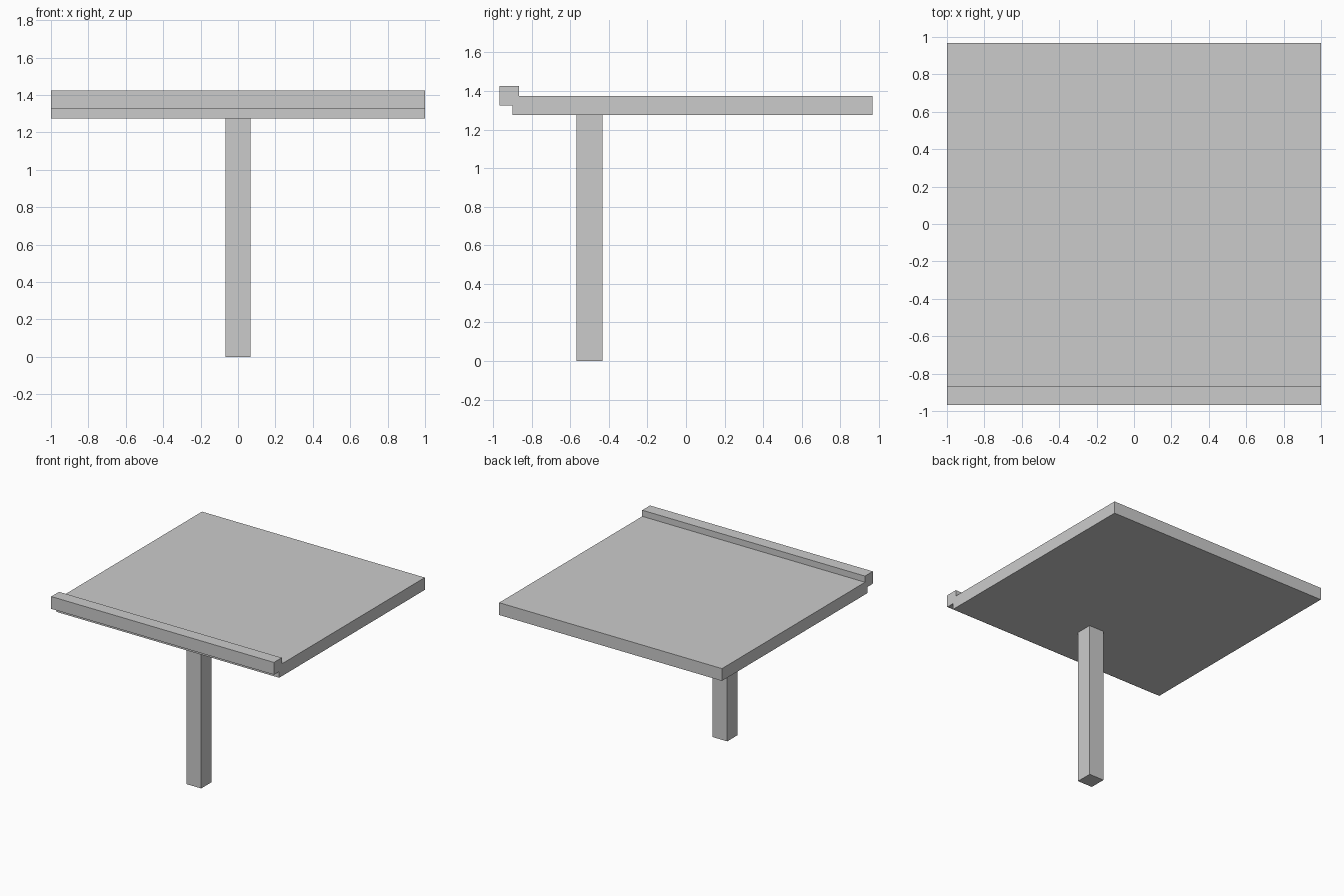
import bpy
import bmesh

if "Cube" in bpy.data.objects:
    bpy.data.objects.remove(bpy.data.objects["Cube"])

grey = bpy.data.materials.new("concrete grey")
grey.diffuse_color = (0.6, 0.6, 0.6, 1.0)
grey.use_nodes = True
grey.node_tree.nodes["Principled BSDF"].inputs["Base Color"].default_value = grey.diffuse_color


def extrude_profile(name, profile, direction):
    """Make a solid by sweeping a closed flat profile along a vector."""
    bm = bmesh.new()
    face = bm.faces.new([bm.verts.new(p) for p in profile])
    result = bmesh.ops.extrude_face_region(bm, geom=[face], use_keep_orig=True)
    moved = [g for g in result["geom"] if isinstance(g, bmesh.types.BMVert)]
    bmesh.ops.translate(bm, verts=moved, vec=direction)
    bmesh.ops.recalc_face_normals(bm, faces=bm.faces)
    mesh = bpy.data.meshes.new(name)
    bm.to_mesh(mesh)
    bm.free()
    mesh.materials.append(grey)
    obj = bpy.data.objects.new(name, mesh)
    bpy.context.collection.objects.link(obj)
    return obj


# Roof slab with a raised lip overhanging the front edge (y, z section)
section = [(-0.967, 1.325), (-0.9, 1.325), (-0.9, 1.275), (0.967, 1.275),
           (0.967, 1.375), (-0.867, 1.375), (-0.867, 1.425), (-0.967, 1.425)]
extrude_profile("roof_slab", [(-1, y, z) for y, z in section], (2, 0, 0))

# Square column set toward the front
half, centre_y = 0.067, -0.5
corners = [(-half, -half), (half, -half), (half, half), (-half, half)]
extrude_profile("column", [(x, centre_y + y, 0) for x, y in corners],
                (0, 0, 1.275))
